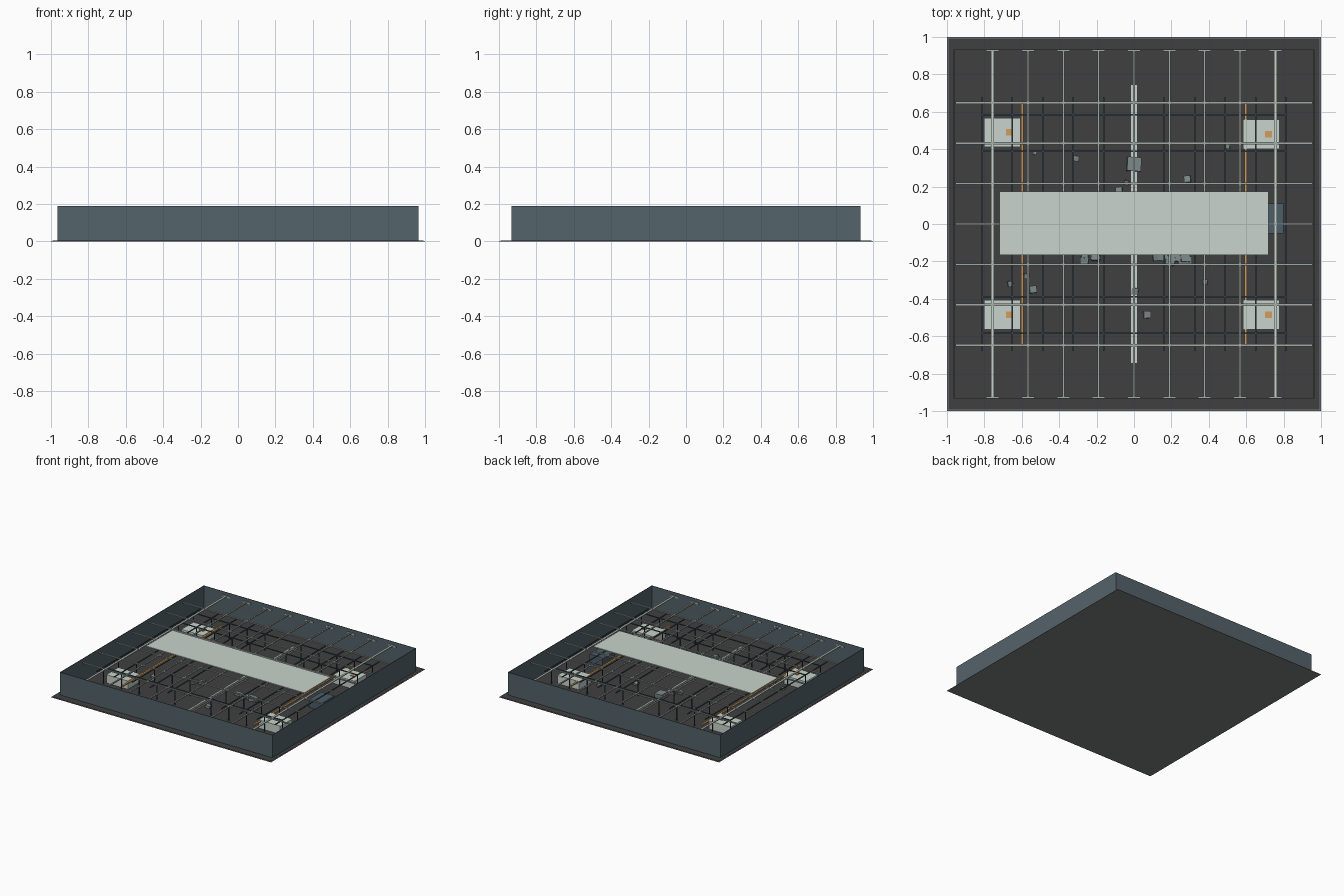
import bpy, bmesh, random
from mathutils import Matrix, Vector, Euler

cube = bpy.data.objects.get("Cube")
if cube:
    bpy.data.objects.remove(cube)
random.seed(4)


def material(name, srgb):
    lin = [((c / 255 + 0.055) / 1.055) ** 2.4 for c in srgb] + [1]
    m = bpy.data.materials.new(name)
    m.diffuse_color = lin
    m.use_nodes = True
    m.node_tree.nodes["Principled BSDF"].inputs["Base Color"].default_value = lin
    return m


FLOOR = material("charcoal floor", (64, 64, 64))
SLAB = material("concrete slab", (121, 128, 126))
WALL = material("slate wall", (84, 99, 106))
PALE = material("pale panel", (201, 211, 204))
STEEL = material("grey steel", (164, 173, 167))
DARK = material("dark frame", (58, 74, 84))
RUBBLE = material("rubble grey", (125, 137, 138))
BLUE = material("blue cabinet", (75, 93, 105))
ORANGE = material("orange", (212, 157, 92))


def boxes(name, mat, items):
    """One object from boxes given as (x0, x1, y0, y1, z0, z1)."""
    bm = bmesh.new()
    for x0, x1, y0, y1, z0, z1 in items:
        centre = Vector((x0 + x1, y0 + y1, z0 + z1)) / 2
        size = Matrix.Diagonal((x1 - x0, y1 - y0, z1 - z0, 1))
        bmesh.ops.create_cube(bm, size=1, matrix=Matrix.Translation(centre) @ size)
    return finish(name, mat, bm)


def finish(name, mat, bm):
    mesh = bpy.data.meshes.new(name)
    bm.to_mesh(mesh)
    bm.free()
    mesh.materials.append(mat)
    ob = bpy.data.objects.new(name, mesh)
    bpy.context.collection.objects.link(ob)
    return ob


def bar_x(y, half, w, z, h):
    return (-half, half, y - w / 2, y + w / 2, z, z + h)


def bar_y(x, half, w, z, h):
    return (x - w / 2, x + w / 2, -half, half, z, z + h)


# Concrete slab with a slightly smaller dark floor on it, and perimeter walls
boxes("slab", SLAB, [(-1, 1, -1, 1, 0, 0.002)])
boxes("floor", FLOOR, [(-0.992, 0.992, -0.992, 0.992, 0.001, 0.004)])
W, D, H, T = 0.963, 0.932, 0.19, 0.004
boxes("side_walls", WALL, [(s * W - T / 2, s * W + T / 2, -D, D, 0.002, H) for s in (-1, 1)])
boxes("end_walls", WALL, [bar_x(s * D, W, T, 0.002, H - 0.002) for s in (-1, 1)])

# Central overhead panel, resting on the beams
boxes("overhead_panel", PALE, [(-0.72, 0.72, -0.165, 0.175, 0.17, 0.178)])

# Overhead beam grid with end plates against the walls
beam_x = [i * 0.189 for i in range(-4, 5)]
boxes("long_beams", STEEL, [bar_y(x, 0.925, 0.011, 0.156, 0.008) for x in beam_x[1:-1]])
boxes("edge_beams", PALE, [bar_y(x, 0.925, 0.015, 0.156, 0.008) for x in (beam_x[0], beam_x[-1])])
boxes("cross_beams", STEEL, [bar_x(i * 0.216, 0.955, 0.012, 0.158, 0.008) for i in range(-3, 4)])
boxes("beam_end_plates", STEEL,
      [(x - 0.035, x + 0.035, s * 0.926 - 0.003, s * 0.926 + 0.003, 0.15, 0.164)
       for x in beam_x for s in (-1, 1)])

# Dark frame of thin posts and rails below the beams
post_x = [s * i * 0.1625 for i in range(1, 6) for s in (-1, 1)]
post_y = [s * y for y in (0.39, 0.585) for s in (-1, 1)]
boxes("frame_rails", DARK,
      [bar_x(y, 0.815, 0.008, 0.135, 0.006) for y in post_y]
      + [bar_y(x, 0.68, 0.008, 0.135, 0.006) for x in post_x])
boxes("frame_posts", DARK,
      [(x - 0.003, x + 0.003, y - 0.003, y + 0.003, 0.003, 0.138) for x in post_x for y in post_y])

# Floor spine: twin strips
boxes("floor_spine", PALE, [bar_y(s * 0.011, 0.745, 0.015, 0.003, 0.015) for s in (-1, 1)])

# Orange rails
boxes("orange_rails", ORANGE, [bar_y(s * 0.597, 0.645, 0.014, 0.06, 0.01) for s in (-1, 1)])

# Corner units with an orange marker on top
units = [(-0.705, 0.49), (-0.705, -0.485), (0.68, 0.48), (0.68, -0.485)]
boxes("corner_units", PALE,
      [(x - 0.098, x + 0.098, y - 0.078, y + 0.078, 0.003, 0.072) for x, y in units])
boxes("unit_markers", ORANGE,
      [(x + 0.02, x + 0.057, y - 0.017, y + 0.017, 0.07, 0.078) for x, y in units])

# Cabinet at the end of the panel
boxes("end_cabinet", BLUE, [(0.68, 0.80, -0.05, 0.11, 0.003, 0.07)])

# Scattered rubble: position and size
debris = [(0, 0.32, 0.075), (-0.31, 0.35, 0.03), (0.285, 0.24, 0.035), (0.5, 0.415, 0.025),
          (-0.53, 0.38, 0.02), (-0.66, -0.32, 0.03), (-0.575, -0.28, 0.028),
          (-0.54, -0.35, 0.038), (0.07, -0.485, 0.038), (0.005, -0.36, 0.035),
          (0.38, -0.31, 0.025), (-0.04, 0.22, 0.025), (-0.08, 0.18, 0.035)]
for cx, count in ((-0.24, 6), (0.2, 14)):
    spread = min(0.09, 0.007 * count)
    debris += [(cx + random.uniform(-spread, spread), random.uniform(-0.2, -0.165),
                random.uniform(0.03, 0.05)) for _ in range(count)]
bm = bmesh.new()
for x, y, s in debris:
    turn = Euler([random.uniform(-0.2, 0.2) for _ in range(3)]).to_matrix().to_4x4()
    place = Matrix.Translation((x, y, s * 0.35 + 0.003)) @ turn @ Matrix.Diagonal((s, s, s * 0.5, 1))
    bmesh.ops.create_cube(bm, size=1, matrix=place)
finish("rubble", RUBBLE, bm)
